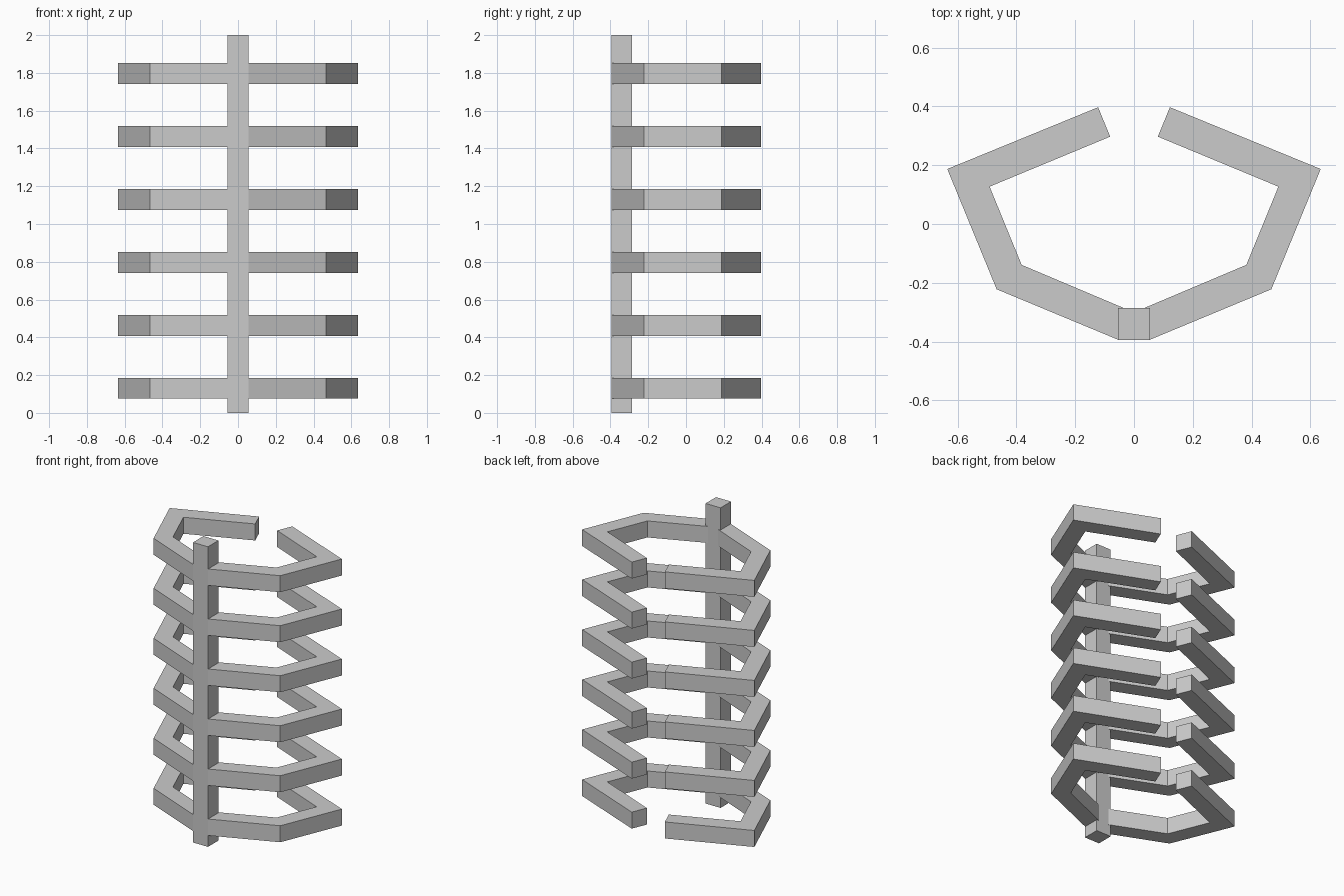
import bpy, bmesh

if "Cube" in bpy.data.objects:
    bpy.data.objects.remove(bpy.data.objects["Cube"])

W = 0.11          # bar thickness
RIBS = 6
PITCH = 2 / RIBS  # vertical spacing of ribs


def prism(name, outline, z0, z1):
    """Extrude a plan outline between two heights."""
    bm = bmesh.new()
    face = bm.faces.new([bm.verts.new((x, y, z0)) for x, y in outline])
    top = bmesh.ops.extrude_face_region(bm, geom=[face])["geom"]
    bmesh.ops.translate(bm, vec=(0, 0, z1 - z0),
                        verts=[v for v in top if isinstance(v, bmesh.types.BMVert)])
    bmesh.ops.recalc_face_normals(bm, faces=bm.faces)
    me = bpy.data.meshes.new(name)
    bm.to_mesh(me)
    bm.free()
    ob = bpy.data.objects.new(name, me)
    bpy.context.collection.objects.link(ob)
    return ob


# Upright post at the front
h = W / 2
prism("spine", [(-h, -0.395), (h, -0.395), (h, -0.285), (-h, -0.285)], 0, 2)

# Right half of a bent rib, mirrored to the left; its root is buried in the spine
half_rib = [(0.053, -0.394), (0.467, -0.222), (0.635, 0.187), (0.122, 0.397),
            (0.081, 0.297), (0.491, 0.127), (0.382, -0.139), (0.034, -0.286)]
for i in range(RIBS):
    z = 0.13 + i * PITCH
    rib = prism(f"rib_pair_{i + 1}", half_rib, z - h, z + h)
    mirror = rib.modifiers.new("mirror", 'MIRROR')
    mirror.use_mirror_merge = False
